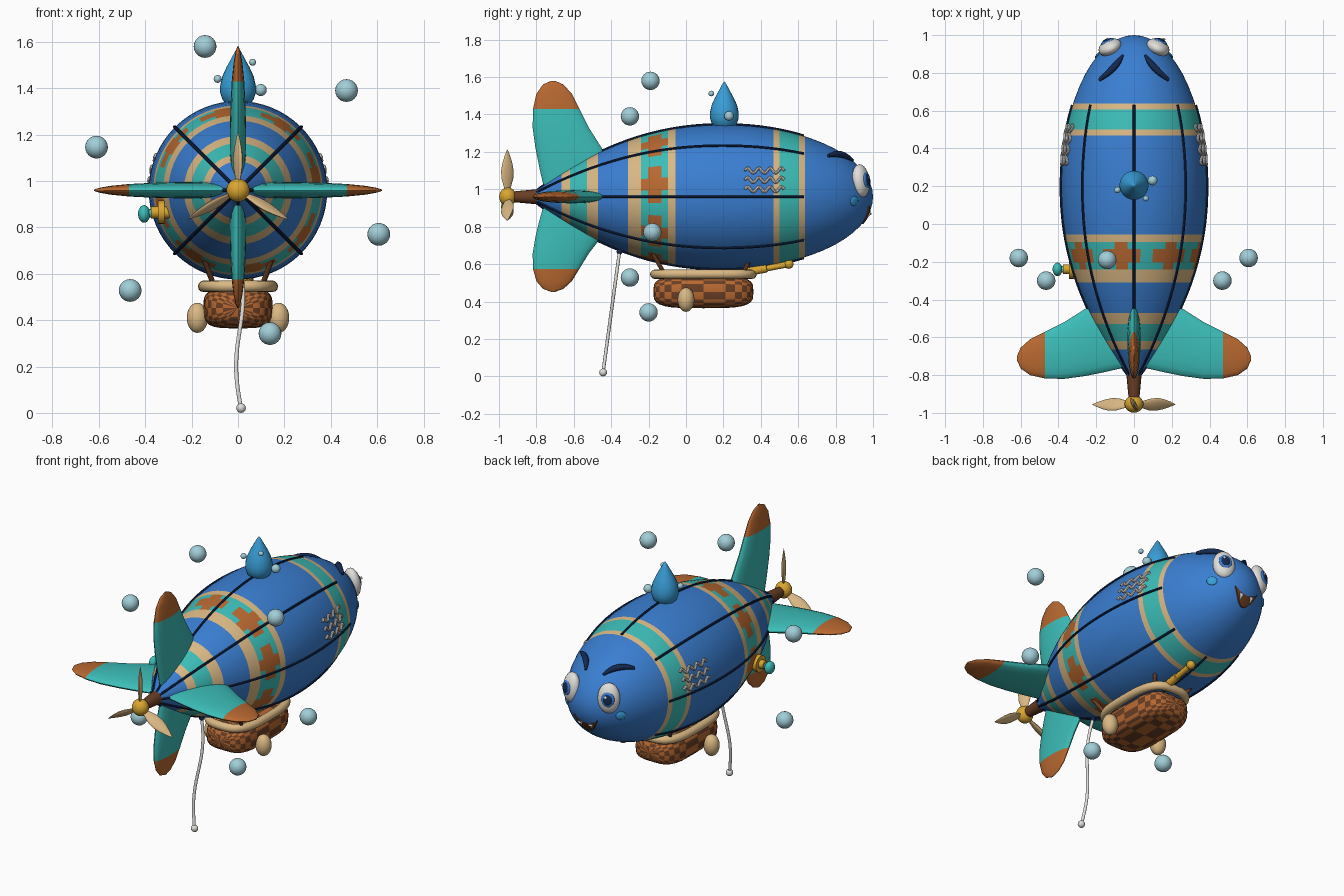
import bpy, bmesh
from math import sin, cos, pi, sqrt, radians, copysign
from mathutils import Vector, Matrix

if "Cube" in bpy.data.objects:
    bpy.data.objects.remove(bpy.data.objects["Cube"], do_unlink=True)


def material(name, *rgb):
    m = bpy.data.materials.new(name)
    m.use_nodes = True
    m.diffuse_color = (*rgb, 1)
    m.node_tree.nodes["Principled BSDF"].inputs["Base Color"].default_value = (*rgb, 1)
    return m


BLUE = material("hull blue", .042, .21, .64)
TEAL = material("teal", .045, .51, .48)
TAN = material("tan", .70, .48, .23)
RUST = material("rust orange", .48, .14, .03)
NAVY = material("navy", .007, .022, .08)
SKY = material("sky blue", .04, .34, .68)
PALE = material("bubble pale blue", .36, .62, .69)
BROWN = material("dark brown", .14, .048, .018)
GOLD = material("gold", .70, .38, .03)
WHITE = material("off white", .76, .74, .71)

CZ, R, MID = .96, .385, .2     # hull axis height, radius, widest station


def finish(name, bm, mats, angle=40):
    bmesh.ops.recalc_face_normals(bm, faces=bm.faces)
    me = bpy.data.meshes.new(name)
    bm.to_mesh(me)
    bm.free()
    for m in mats:
        me.materials.append(m)
    me.shade_smooth()
    me.set_sharp_from_angle(angle=radians(angle))
    ob = bpy.data.objects.new(name, me)
    bpy.context.collection.objects.link(ob)
    return ob


def loft(name, rings, mats, rule=lambda i, j: 0, cap=True, angle=40):
    bm = bmesh.new()
    vs = [[bm.verts.new(p) for p in ring] for ring in rings]
    n = len(vs[0])
    for i in range(len(vs) - 1):
        for j in range(n):
            k = (j + 1) % n
            f = bm.faces.new((vs[i][j], vs[i][k], vs[i + 1][k], vs[i + 1][j]))
            f.material_index = rule(i, j)
    if cap:
        bm.faces.new(vs[0]).material_index = rule(0, 0)
        bm.faces.new(vs[-1]).material_index = rule(len(vs) - 2, 0)
    bmesh.ops.remove_doubles(bm, verts=bm.verts, dist=1e-5)
    return finish(name, bm, mats, angle)


def tube(name, pts, radii, mat, n=12, flat=(1, 1), closed=False):
    pts = [Vector(p) for p in pts]
    if not isinstance(radii, (list, tuple)):
        radii = [radii] * len(pts)
    ref = Vector((0, 0, 1))
    if not closed and abs((pts[-1] - pts[0]).normalized().z) > .7:
        ref = Vector((1, 0, 0))
    last, rings = len(pts) - 1, []
    for i, (p, r) in enumerate(zip(pts, radii)):
        a = pts[i - 1] if i or closed else p
        b = pts[(i + 1) % len(pts)] if i < last or closed else p
        t = (b - a).normalized()
        u = ref.cross(t).normalized()
        v = t.cross(u)
        rings.append([p + r * (u * flat[0] * cos(2 * pi * k / n) + v * flat[1] * sin(2 * pi * k / n))
                      for k in range(n)])
    if closed:
        rings.append(rings[0])
    return loft(name, rings, [mat], cap=not closed)


def ball(name, loc, size, mat, normal=None, seg=24):
    """Ellipsoid; with a normal, local z points along it."""
    rot = Vector(normal).to_track_quat('Z', 'Y').to_matrix().to_4x4() if normal else Matrix()
    size = size if isinstance(size, tuple) else (size,) * 3
    bm = bmesh.new()
    bmesh.ops.create_uvsphere(bm, u_segments=seg, v_segments=seg // 2, radius=1,
                              matrix=Matrix.Translation(loc) @ rot @ Matrix.Diagonal((*size, 1)))
    return finish(name, bm, [mat], 60)


def radius(y):
    if y > MID:
        return R * sqrt(max(0, 1 - ((y - MID) / .8) ** 2))
    return max(.03, R * (1 - ((MID - y) / 1.04) ** 2.12))


def on_hull(y, a, off=0):
    r = radius(y) + off
    return Vector((r * cos(a), y, CZ + r * sin(a)))


# Hull with painted bands
bands = [(-.665, -.62, 1), (-.62, -.53, 2), (-.53, -.47, 1), (-.31, -.24, 1), (-.24, -.095, 2),
         (-.095, -.055, 1), (.468, .5, 1), (.5, .605, 2), (.605, .637, 1)]
PATTERN, ROWS = (-.24, -.095), 4
step = (PATTERN[1] - PATTERN[0]) / ROWS
ys = {-.84, -.82, -.78, -.74, -.7, -.42, -.36, .02, .1, .18, .26, .34, .41, .555}
ys |= {e for b in bands for e in b[:2]} | {PATTERN[0] + step * i for i in range(1, ROWS)}
ys |= {MID + .8 * sin(radians(a)) for a in range(36, 91, 6)}
ys = sorted(ys)
SEG = 64


def hull_paint(i, j):
    y = (ys[i] + ys[i + 1]) / 2
    if PATTERN[0] < y < PATTERN[1]:
        row, cell = int((y - PATTERN[0]) / step), (j // 2) % 4
        wide = row in (1, 2)
        return 3 if cell == 1 or (wide and cell in (0, 2)) else 2
    return next((c for lo, hi, c in bands if lo < y < hi), 0)


loft("hull", [[on_hull(y, 2 * pi * (j - .99) / SEG) for j in range(SEG)] for y in ys],
     [BLUE, TAN, TEAL, RUST], hull_paint)

# Seams along the hull
for k in range(8):
    tube("hull_seam", [on_hull(-.8 + 1.43 * i / 24, k * pi / 4, .002) for i in range(25)], .007, NAVY, 8)

# Tail fins: distance from axis, leading edge, trailing edge, half thickness
SECTIONS = [(.05, -.40, -.76, .03), (.16, -.41, -.785, .035), (.26, -.45, -.805, .035),
            (.37, -.52, -.82, .032), (.47, -.57, -.818, .027), (.55, -.61, -.80, .019),
            (.60, -.655, -.765, .01), (.62, -.70, -.72, .003)]
for name, dx, dz, scale in (("upper_fin", 0, 1, 1), ("lower_fin", 0, -1, .82),
                            ("left_fin", 1, 0, 1), ("right_fin", -1, 0, 1)):
    rings = []
    for r, lead, trail, th in SECTIONS:
        ring = []
        for k in range(20):
            a = 2 * pi * k / 20
            y, t, d = (lead + trail) / 2 + (lead - trail) / 2 * cos(a), th * sin(a), r * scale
            ring.append((dx * d + dz * t, y, CZ + dz * d + dx * t))
        rings.append(ring)
    loft(name, rings, [TEAL, RUST], lambda i, j: int(i >= 4), angle=60)

# Propeller
tube("propeller_shaft", [(0, -.80, CZ), (0, -.93, CZ)], [.04, .028], BROWN, 16)
ball("propeller_hub", (0, -.953, CZ), (.05, .046, .05), GOLD)
for k in range(3):
    blade = tube("propeller_blade", [(0, 0, h) for h in (.03, .06, .10, .14, .18, .22, .252)],
                 [.014, .024, .036, .038, .03, .016, .002], TAN, 16, (1, .35))
    blade.matrix_world = (Matrix.Translation((0, -.955, CZ)) @ Matrix.Rotation(k * 2 * pi / 3, 4, 'Y')
                          @ Matrix.Rotation(radians(28), 4, 'Z'))

# Water drop on top with droplets
tube("top_drop", [(0, .205, h) for h in (1.33, 1.35, 1.38, 1.41, 1.45, 1.49, 1.53, 1.56, 1.577)],
     [.05, .067, .077, .077, .068, .05, .028, .012, 0], SKY, 24)
for x, y, z, r in ((.098, .23, 1.392, .026), (-.088, .18, 1.44, .017), (.063, .135, 1.512, .015)):
    ball("droplet", (x, y, z), r, PALE, seg=16)

# Floating bubbles
for x, y, z in ((-.142, -.19, 1.58), (.468, -.3, 1.39), (-.61, -.18, 1.146),
                (.607, -.18, .77), (-.465, -.3, .528), (.138, -.2, .342)):
    ball("bubble", (x, y, z), .049, PALE)

# Face and side details, mirrored
for s in (1, -1):
    n = Vector((s * .42, .9, .12)).normalized()
    eye = Vector((s * .127, .935, 1.045))
    ball("eye", eye, (.064, .09, .042), WHITE, n)
    ball("iris", eye + n * .034, (.038, .045, .012), BLUE, n)
    ball("pupil", eye + n * .041, (.026, .032, .009), NAVY, n)
    ball("eye_glint", eye + n * .049 + Vector((.012, 0, .014)), (.009, .009, .004), WHITE, n, 12)
    brow = []
    for i in range(9):
        t = i / 8
        a = radians(50 + 23 * t + 3 * sin(pi * t))
        p = on_hull(.762 + .132 * t, a, .012)
        brow.append((s * p.x, p.y, p.z))
    tube("eyebrow", brow, [.004 + .014 * sin(pi * (.1 + .85 * i / 8)) for i in range(9)], NAVY)
    cheek = on_hull(.9, radians(-7))
    ball("cheek", (s * cheek.x, cheek.y, cheek.z), (.03, .026, .008), SKY, (s * .68, .73, -.08))
    for z in (1.0, 1.05, 1.1):
        wave = []
        for i in range(43):
            y, h = .315 + .21 * i / 42, z + .013 * sin(i / 42 * 7 * pi)
            wave.append((s * (sqrt(radius(y) ** 2 - (h - CZ) ** 2) + .005), y, h))
        tube("gill_wave", wave, .008, WHITE, 8)


# Smiling mouth
def on_nose(x, z, off):
    return (x, MID + .8 * sqrt(1 - (x * x + (z - CZ) ** 2) / R ** 2) + off, z)


mouth = []
for i in range(17):
    t = i / 8 - 1
    x, top, low = .08 * t, .872 + .036 * t * t, .815 + .095 * t * t
    front = [on_nose(x, top + (low - top) * k / 4, .007) for k in range(5)]
    mouth.append(front + [on_nose(x, low, -.02), on_nose(x, top, -.02)])
loft("mouth", mouth, [BROWN])
for x in (-.035, .035):
    tube("tooth", [on_nose(x, .876, .004), on_nose(x, .846, .006)], [.014, .002], WHITE, 10)


# Woven basket, boxy and rounded, lofted along its length
def boxy(a, e):
    c, s = cos(a), sin(a)
    return copysign(abs(c) ** e, c), copysign(abs(s) ** e, s)


BY = .093
rings = []
for i in range(15):
    along, across = boxy(pi * (1 - i / 14), .55)
    ring = []
    for k in range(24):
        cx, cz = boxy(2 * pi * k / 24, .55)
        ring.append((.15 * across * cx, BY + .268 * along, .452 + .088 * across * cz))
    rings.append(ring)
loft("basket", rings, [BROWN, RUST], lambda i, j: (i + j) % 2, cap=False, angle=50)
rim = []
for k in range(48):
    c, s = boxy(2 * pi * k / 48, .65)
    rim.append((.148 * c, BY + .26 * s, .546))
tube("basket_rim", rim, .025, TAN, 12, closed=True)
for s in (1, -1):
    ball("side_sack", (s * .175, 0, .41), (.046, .045, .065), TAN)
    tube("rear_strut", [(s * .1, -.11, .54), (s * .145, -.18, .66)], .011, BROWN)
    tube("front_strut", [(s * .1, .30, .54), (s * .14, .35, .64)], .011, BROWN)

# Spyglass over the basket's nose end
tube("spyglass", [(.045, .31, .555), (.045, .43, .577), (.045, .432, .577), (.045, .55, .6)],
     [.022, .022, .016, .016], GOLD, 16)
ball("spyglass_lens_ring", (.045, .55, .6), .025, GOLD)

# Side valve
VY, VZ = -.24, .865
tube("valve_pipe", [(-.28, VY, VZ), (-.375, VY, VZ)], .026, GOLD, 16)
tube("valve_flange", [(-.318, VY, VZ), (-.345, VY, VZ)], .05, GOLD, 20)
tube("valve_stem", [(-.37, VY, VZ - .004), (-.40, VY, VZ - .006)], .018, TEAL, 16)
ball("valve_knob", (-.405, VY, VZ - .007), (.026, .036, .038), TEAL)

# Hanging mooring rope
rope = []
for i in range(25):
    t = i / 24
    rope.append((.02 * sin(2 * pi * t) * (1 - .2 * t) + .012 * t, -.355 - .088 * t, .67 - .645 * t))
tube("mooring_rope", rope, .009, WHITE, 10)
ball("rope_weight", (.013, -.443, .021), .021, WHITE, seg=16)
ball("rope_anchor", (0, -.355, .667), .016, NAVY, seg=16)
